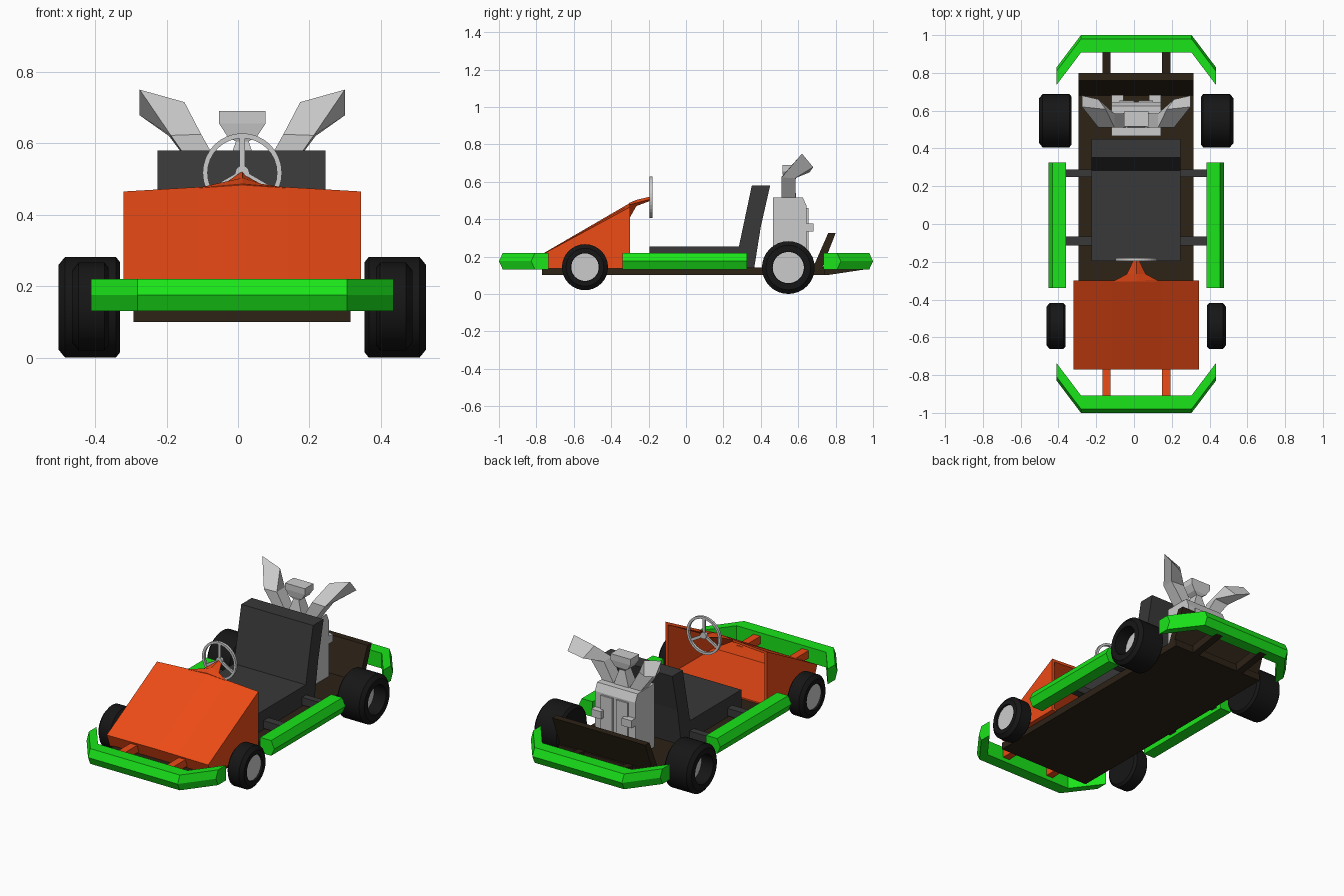
import bpy, bmesh, math
from mathutils import Vector

if "Cube" in bpy.data.objects:
    bpy.data.objects.remove(bpy.data.objects["Cube"])

CX = 0.012  # centre line of the kart


def material(name, r, g, b):
    m = bpy.data.materials.new(name)
    m.diffuse_color = (r, g, b, 1)
    m.use_nodes = True
    m.node_tree.nodes["Principled BSDF"].inputs["Base Color"].default_value = m.diffuse_color
    return m


ORANGE = material("orange", 0.85, 0.07, 0.008)
GREEN = material("green", 0.01, 0.78, 0.01)
BROWN = material("brown", 0.026, 0.016, 0.008)
CHARCOAL = material("charcoal", 0.04, 0.04, 0.04)
RUBBER = material("rubber", 0.008, 0.008, 0.008)


def loft(name, rings, mat=None, caps=True, loop=False):
    """Skin a series of equal-length point rings."""
    bm = bmesh.new()
    vs = [[bm.verts.new(p) for p in ring] for ring in rings]
    n = len(rings[0])
    pairs = list(zip(vs, vs[1:])) + ([(vs[-1], vs[0])] if loop else [])
    for a, b in pairs:
        for i in range(n):
            j = (i + 1) % n
            bm.faces.new((a[i], a[j], b[j], b[i]))
    if caps and not loop:
        bm.faces.new(vs[0])
        bm.faces.new(vs[-1])
    bmesh.ops.recalc_face_normals(bm, faces=bm.faces)
    me = bpy.data.meshes.new(name)
    bm.to_mesh(me)
    bm.free()
    ob = bpy.data.objects.new(name, me)
    bpy.context.collection.objects.link(ob)
    if mat:
        me.materials.append(mat)
    return ob


def extrude_x(name, yz, x0, x1, mat=None):
    return loft(name, [[(x, y, z) for y, z in yz] for x in (x0, x1)], mat)


def box(name, x0, x1, y0, y1, z0, z1, mat=None):
    return extrude_x(name, [(y0, z0), (y1, z0), (y1, z1), (y0, z1)], x0, x1, mat)


def rect(hx, y0, y1, z):
    return [(CX - hx, y0, z), (CX + hx, y0, z), (CX + hx, y1, z), (CX - hx, y1, z)]


def lathe_x(name, profile, x, side, y, z, mat=None, n=32):
    """Revolve (offset, radius) points about an axle along x."""
    ob = loft(name, [[(x + side * o, y + r * math.cos(i * math.tau / n),
                       z + r * math.sin(i * math.tau / n)) for i in range(n)]
                     for o, r in profile], mat)
    ob.data.shade_smooth()
    ob.data.set_sharp_from_angle(angle=math.radians(30))
    return ob


# Floor pan and sloped rear panel
box("floor_pan", -0.293, 0.315, -0.77, 0.74, 0.10, 0.142, BROWN)
extrude_x("rear_panel", [(0.67, 0.12), (0.72, 0.12), (0.80, 0.325), (0.76, 0.325)],
          -0.293, 0.315, BROWN)

# Hollow nose cowl, open at the back
def cowl_ring(y_low, y_top, low, edge, shoulder, mid, h):
    pts = [(-h, low), (h, low), (h, edge), (0.13, shoulder), (0, mid), (-0.13, shoulder), (-h, edge)]
    return [(CX + x, y_low if z == low else y_top, z) for x, z in pts]


loft("nose_cowl", [
    cowl_ring(-0.74, -0.77, 0.135, 0.21, 0.212, 0.213, 0.332),
    cowl_ring(-0.30, -0.30, 0.135, 0.465, 0.477, 0.486, 0.332),
    cowl_ring(-0.30, -0.30, 0.150, 0.450, 0.462, 0.471, 0.317),
    cowl_ring(-0.725, -0.745, 0.150, 0.208, 0.210, 0.211, 0.317)], ORANGE)

# Pointed steering column cover
loft("column_cover", [
    [(CX - w, y, s), (CX, y, t), (CX + w, y, s), (CX, y, b)]
    for y, w, s, t, b in ((-0.305, 0.125, 0.475, 0.486, 0.40),
                          (-0.265, 0.05, 0.487, 0.503, 0.47),
                          (-0.185, 0.012, 0.508, 0.522, 0.50))], ORANGE)

# Steering wheel: rim, hub, three spokes
def wheel_point(a, r, y):
    return (CX + r * math.cos(a), y, 0.517 + r * math.sin(a))


rim = loft("steering_rim", [[wheel_point(k * math.tau / 32, r, y) for r, y in
                             ((0.111, -0.195), (0.111, -0.18), (0.097, -0.18), (0.097, -0.195))]
                            for k in range(32)], loop=True)
loft("steering_hub", [[wheel_point(k * math.tau / 12, 0.02, y) for k in range(12)]
                      for y in (-0.195, -0.178)])
for k, deg in enumerate((90, 210, 330)):
    a = math.radians(deg)
    d = Vector((math.cos(a), 0, math.sin(a)))
    s = Vector((-d.z, 0, d.x))
    c = Vector((CX, 0, 0.517))
    loft(f"steering_spoke_{k}", [[c + d * r + s * w + Vector((0, y, 0)) for w, y in
                                  ((-0.008, -0.192), (0.008, -0.192), (0.008, -0.182), (-0.008, -0.182))]
                                 for r in (0.01, 0.1)])

# Seat cushion and leaning backrest
box("seat_cushion", -0.225, 0.245, -0.195, 0.32, 0.14, 0.255, CHARCOAL)
extrude_x("seat_back", [(0.265, 0.14), (0.365, 0.14), (0.40, 0.36), (0.45, 0.58), (0.352, 0.58), (0.28, 0.24)],
          -0.225, 0.245, CHARCOAL)

# Cross bars carrying the side bumpers
for tag, y0, y1 in (("front", -0.113, -0.065), ("rear", 0.248, 0.288)):
    box(f"{tag}_cross_bar", -0.37, 0.394, y0, y1, 0.15, 0.195, CHARCOAL)

# Bumpers share one pointed section (outward offset, height)
SECTION = [(0, 0.13), (0.072, 0.13), (0.093, 0.175), (0.072, 0.22), (0, 0.22)]
for tag, s in (("left", -1), ("right", 1)):
    loft(f"{tag}_side_bumper", [[(CX + s * (0.371 + o), y, z) for o, z in SECTION]
                                for y in (-0.34, 0.325)], GREEN)
for tag, s in (("front", -1), ("rear", 1)):
    loft(f"{tag}_bumper", [[(CX + x, s * (y + o), z) for o, z in SECTION] for x, y in
                           ((-0.423, 0.735), (-0.293, 0.907), (0.293, 0.907), (0.423, 0.735))], GREEN)

# Bumper brackets
for tag, s in (("left", -1), ("right", 1)):
    x = CX + s * 0.158
    box(f"{tag}_front_bracket", x - 0.022, x + 0.022, -0.92, -0.74, 0.155, 0.20, ORANGE)
    extrude_x(f"{tag}_rear_bracket", [(0.70, 0.10), (0.75, 0.10), (0.97, 0.133), (0.92, 0.175), (0.70, 0.142)],
              x - 0.022, x + 0.022, BROWN)

# Wheels: chamfered tyres with recessed hub discs
for end, x, w, y, z, r, rr, depth in (("front", 0.374, 0.102, -0.54, 0.143, 0.123, 0.075, 0.015),
                                      ("rear", 0.342, 0.172, 0.547, 0.141, 0.141, 0.085, 0.08)):
    for tag, s in (("left", -1), ("right", 1)):
        lathe_x(f"{end}_{tag}_tyre", [(0.0, rr), (0.0, r - 0.015), (0.012, r), (w - 0.018, r),
                                      (w, r - 0.022), (w, rr), (w - depth, rr)], CX + s * x, s, y, z, RUBBER)
        lathe_x(f"{end}_{tag}_hub", [(w - depth - 0.02, rr * 0.98), (w - depth + 0.004, rr * 0.98)],
                CX + s * x, s, y, z)

# Engine block with chamfered rear edge
extrude_x("engine_block", [(0.465, 0.13), (0.645, 0.13), (0.645, 0.47), (0.625, 0.515), (0.465, 0.515)],
          CX - 0.132, CX + 0.132)

# Air intake: waisted stack with a flared box top
loft("air_intake", [rect(0.05, 0.51, 0.59, 0.51), rect(0.018, 0.525, 0.58, 0.605),
                    rect(0.042, 0.52, 0.59, 0.62), rect(0.065, 0.515, 0.595, 0.655),
                    rect(0.065, 0.515, 0.595, 0.69)])

# Flared exhaust horns and rear engine lugs, mirrored
EXHAUST = [
    [(0.045, 0.51, 0.50), (0.115, 0.51, 0.50), (0.115, 0.585, 0.50), (0.045, 0.585, 0.50)],
    [(0.115, 0.51, 0.625), (0.20, 0.51, 0.622), (0.205, 0.585, 0.62), (0.115, 0.585, 0.625)],
    [(0.162, 0.607, 0.715), (0.287, 0.62, 0.75), (0.287, 0.68, 0.678), (0.20, 0.66, 0.65)]]
for tag, s in (("left", -1), ("right", 1)):
    loft(f"{tag}_exhaust", [[(CX + s * x, y, z) for x, y, z in ring] for ring in EXHAUST])
    x = CX + s * 0.1
    box(f"{tag}_engine_lug", x - 0.032, x + 0.032, 0.62, 0.682, 0.333, 0.378)
    x = CX + s * 0.05
    box(f"{tag}_cylinder", x - 0.038, x + 0.038, 0.62, 0.655, 0.20, 0.46)
